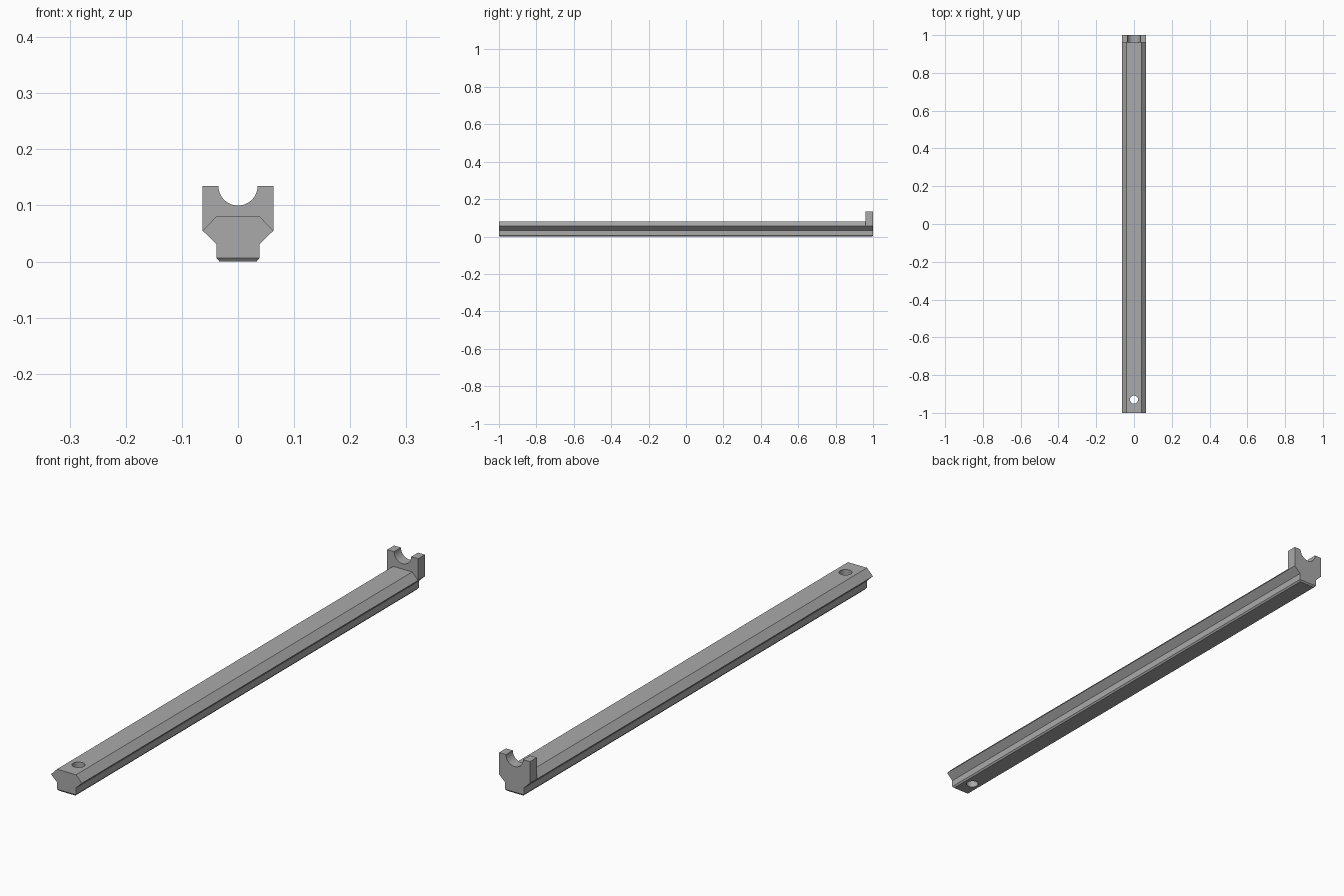
import bpy, bmesh, math

if "Cube" in bpy.data.objects:
    bpy.data.objects.remove(bpy.data.objects["Cube"])

grey = bpy.data.materials.new("plain_grey")
grey.diffuse_color = (0.4, 0.4, 0.4, 1)
grey.use_nodes = True
grey.node_tree.nodes["Principled BSDF"].inputs["Base Color"].default_value = grey.diffuse_color


def extrude_profile(name, pts, y0, y1):
    """Extrude an (x, z) outline along y."""
    bm = bmesh.new()
    face = bm.faces.new([bm.verts.new((x, y0, z)) for x, z in pts])
    ext = bmesh.ops.extrude_face_region(bm, geom=[face])
    for v in ext["geom"]:
        if isinstance(v, bmesh.types.BMVert):
            v.co.y = y1
    bmesh.ops.recalc_face_normals(bm, faces=bm.faces)
    return finish(name, bm)


def finish(name, bm):
    me = bpy.data.meshes.new(name)
    bm.to_mesh(me)
    bm.free()
    ob = bpy.data.objects.new(name, me)
    bpy.context.collection.objects.link(ob)
    me.materials.append(grey)
    return ob


def boolean(target, tool, op):
    mod = target.modifiers.new("bool", 'BOOLEAN')
    mod.operation, mod.object, mod.solver = op, tool, 'EXACT'
    bpy.context.view_layer.objects.active = target
    bpy.ops.object.modifier_apply(modifier=mod.name)
    bpy.data.objects.remove(tool)


# Rail with sloped shoulders and a narrow base
half = [(0.038, 0.006), (0.038, 0.031), (0.063, 0.055), (0.039, 0.08)]
rail = extrude_profile("rail", half + [(-x, z) for x, z in reversed(half)], -1, 1)

# Chamfered foot all round the underside
bm = bmesh.new()
bm.from_mesh(rail.data)
bottom = min(bm.faces, key=lambda f: f.calc_center_median().z)
ext = bmesh.ops.extrude_face_region(bm, geom=[bottom])
for v in ext["geom"]:
    if isinstance(v, bmesh.types.BMVert):
        v.co.x -= math.copysign(0.005, v.co.x)
        v.co.y -= math.copysign(0.005, v.co.y)
        v.co.z = 0
if bottom.is_valid:
    bmesh.ops.delete(bm, geom=[bottom], context='FACES_ONLY')
bmesh.ops.recalc_face_normals(bm, faces=bm.faces)
bm.to_mesh(rail.data)
bm.free()

# End cradle with a half-round notch
R, TOP = 0.035, 0.135
arc = [(R * math.cos(a), TOP - R * math.sin(a))
       for a in (math.pi * i / 32 for i in range(33))]
cradle = extrude_profile("end_cradle", [(-0.063, 0.055), (0.063, 0.055), (0.063, TOP)]
                         + arc + [(-0.063, TOP)], 0.96, 1)
boolean(rail, cradle, 'UNION')

# Pin hole through the front end
bm = bmesh.new()
bmesh.ops.create_cone(bm, cap_ends=True, segments=48, radius1=0.0215, radius2=0.0215, depth=0.4)
for v in bm.verts:
    v.co.y -= 0.93
boolean(rail, finish("hole_cutter", bm), 'DIFFERENCE')

# Merge flat areas and smooth the round cuts
bm = bmesh.new()
bm.from_mesh(rail.data)
bmesh.ops.remove_doubles(bm, verts=bm.verts, dist=1e-5)
bmesh.ops.dissolve_limit(bm, angle_limit=0.01, verts=bm.verts, edges=bm.edges)
bm.to_mesh(rail.data)
bm.free()
bpy.ops.object.select_all(action='DESELECT')
rail.select_set(True)
bpy.context.view_layer.objects.active = rail
bpy.ops.object.shade_smooth_by_angle(angle=math.radians(25))
